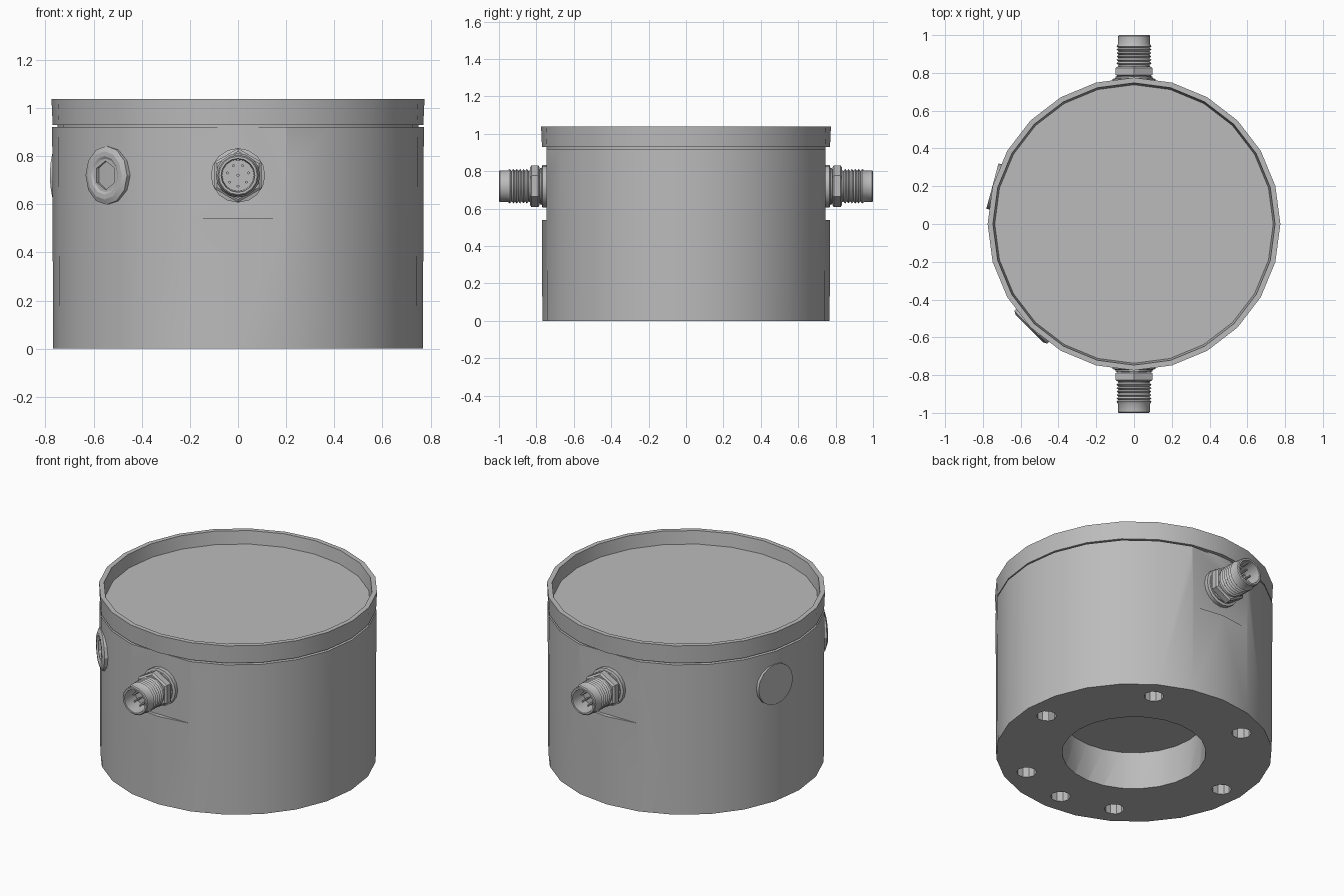
import bpy, bmesh
from math import pi, cos, sin, radians
from mathutils import Matrix, Vector

if "Cube" in bpy.data.objects:
    bpy.data.objects.remove(bpy.data.objects["Cube"], do_unlink=True)

grey = bpy.data.materials.new("plain grey metal")
grey.use_nodes = True
colour = (0.5, 0.5, 0.5, 1)
grey.diffuse_color = colour
grey.node_tree.nodes["Principled BSDF"].inputs["Base Color"].default_value = colour

PORT_Z = 0.72


def outward(azimuth, z):
    """Frame whose local z points away from the axis at the given azimuth."""
    return (Matrix.Translation((0, 0, z)) @ Matrix.Rotation(radians(azimuth), 4, "Z")
            @ Matrix.Rotation(pi / 2, 4, "Y"))


def finish(name, bm, frame=None):
    bmesh.ops.recalc_face_normals(bm, faces=bm.faces)
    if frame:
        bm.transform(frame)
    mesh = bpy.data.meshes.new(name)
    bm.to_mesh(mesh)
    bm.free()
    mesh.materials.append(grey)
    obj = bpy.data.objects.new(name, mesh)
    bpy.context.collection.objects.link(obj)
    return obj


def lathe(name, profile, sides, frame=None):
    """Closed solid of revolution from (radius, height) points."""
    bm = bmesh.new()
    verts = [bm.verts.new((r, 0, z)) for r, z in profile]
    edges = [bm.edges.new(pair) for pair in zip(verts, verts[1:])]
    bmesh.ops.spin(bm, geom=verts + edges, cent=(0, 0, 0), axis=(0, 0, 1),
                   angle=2 * pi, steps=sides)
    bmesh.ops.remove_doubles(bm, verts=bm.verts, dist=0.0001)
    return finish(name, bm, frame)


def rod(name, radius, low, high, sides, frame=None):
    return lathe(name, [(0, low), (radius, low), (radius, high), (0, high)], sides, frame)


def box(name, size, centre, frame=None):
    bm = bmesh.new()
    bmesh.ops.create_cube(bm, size=1)
    bm.transform(Matrix.Translation(centre) @ Matrix.Diagonal((*size, 1)))
    return finish(name, bm, frame)


def cut(obj, cutters):
    for cutter in cutters:
        mod = obj.modifiers.new("cut", "BOOLEAN")
        mod.operation, mod.solver, mod.object = "DIFFERENCE", "EXACT", cutter
        bpy.context.view_layer.objects.active = obj
        bpy.ops.object.modifier_apply(modifier=mod.name)
        bpy.data.objects.remove(cutter, do_unlink=True)


def smooth(obj, angle=25):
    bpy.ops.object.select_all(action="DESELECT")
    obj.select_set(True)
    bpy.context.view_layer.objects.active = obj
    bpy.ops.object.shade_smooth_by_angle(angle=radians(angle))


# Drum body with a narrow neck under the lid
body = lathe("drum_body", [(0, 0), (0.768, 0), (0.772, 0.92), (0.75, 0.92),
                           (0.75, 0.94), (0, 0.94)], 24)
cutters = [rod("bore_cutter", 0.40, -0.1, 0.23, 24)]
# Bolt holes: six evenly spaced and one extra at the front
for azimuth in [*range(0, 360, 60), 270]:
    spot = Matrix.Translation((0.635 * cos(radians(azimuth)), 0.635 * sin(radians(azimuth)), 0))
    cutters.append(rod("bolt_hole_cutter", 0.055, -0.1, 0.12, 10, spot))
# Flats behind the two connectors
for side in (-1, 1):
    cutters.append(box("flat_cutter", (0.8, 0.2, 0.6), (0, side * 0.845, 0.84)))
cut(body, cutters)
smooth(body, 20)

# Lid with a raised rim around a sunken plate
lid = lathe("lid", [(0, 0.93), (0.77, 0.93), (0.775, 1.038), (0.747, 1.038),
                    (0.737, 0.96), (0, 0.96)], 24)
smooth(lid)

# Threaded connectors, front and back
thread = []
for i in range(6):
    y = 0.842 + i * 0.018
    thread += [(0.082, y), (0.092, y + 0.009)]
shell = ([(0, 0.73), (0.113, 0.73), (0.113, 0.768), (0.098, 0.772), (0.098, 0.78),
          (0.085, 0.785), (0.085, 0.835)] + thread
         + [(0.085, 0.953), (0.085, 0.995), (0.08, 1.0), (0.07, 1.0), (0.066, 0.9), (0, 0.9)])
for label, azimuth in (("front", -90), ("back", 90)):
    frame = outward(azimuth, PORT_Z)
    smooth(lathe(label + "_connector", shell, 16, frame), 30)
    # Hexagonal nut
    lathe(label + "_nut", [(0, 0.782), (0.1, 0.782), (0.112, 0.79), (0.112, 0.826),
                           (0.1, 0.834), (0, 0.834)], 6, frame)
    # Pins: a ring of seven around one, and a key rib
    for i in range(8):
        a = i * 2 * pi / 7
        r = 0.045 if i < 7 else 0
        spot = frame @ Matrix.Translation((r * cos(a), r * sin(a), 0))
        rod(label + "_pin", 0.006, 0.89, 0.95, 6, spot)
    box(label + "_key", (0.012, 0.012, 0.08), (-0.066, 0, 0.94), frame)

# Vent plug with a hexagonal socket
plug_frame = outward(225, PORT_Z)
plug = lathe("vent_plug", [(0, 0.74), (0.122, 0.74), (0.122, 0.774), (0.1, 0.784),
                           (0.08, 0.784), (0.07, 0.778), (0, 0.778)], 12, plug_frame)
cut(plug, [rod("socket_cutter", 0.06, 0.755, 0.9, 6, plug_frame)])
smooth(plug)

# Plain round cover on the rear side
smooth(rod("side_cover", 0.124, 0.74, 0.776, 16, outward(165, PORT_Z)))
